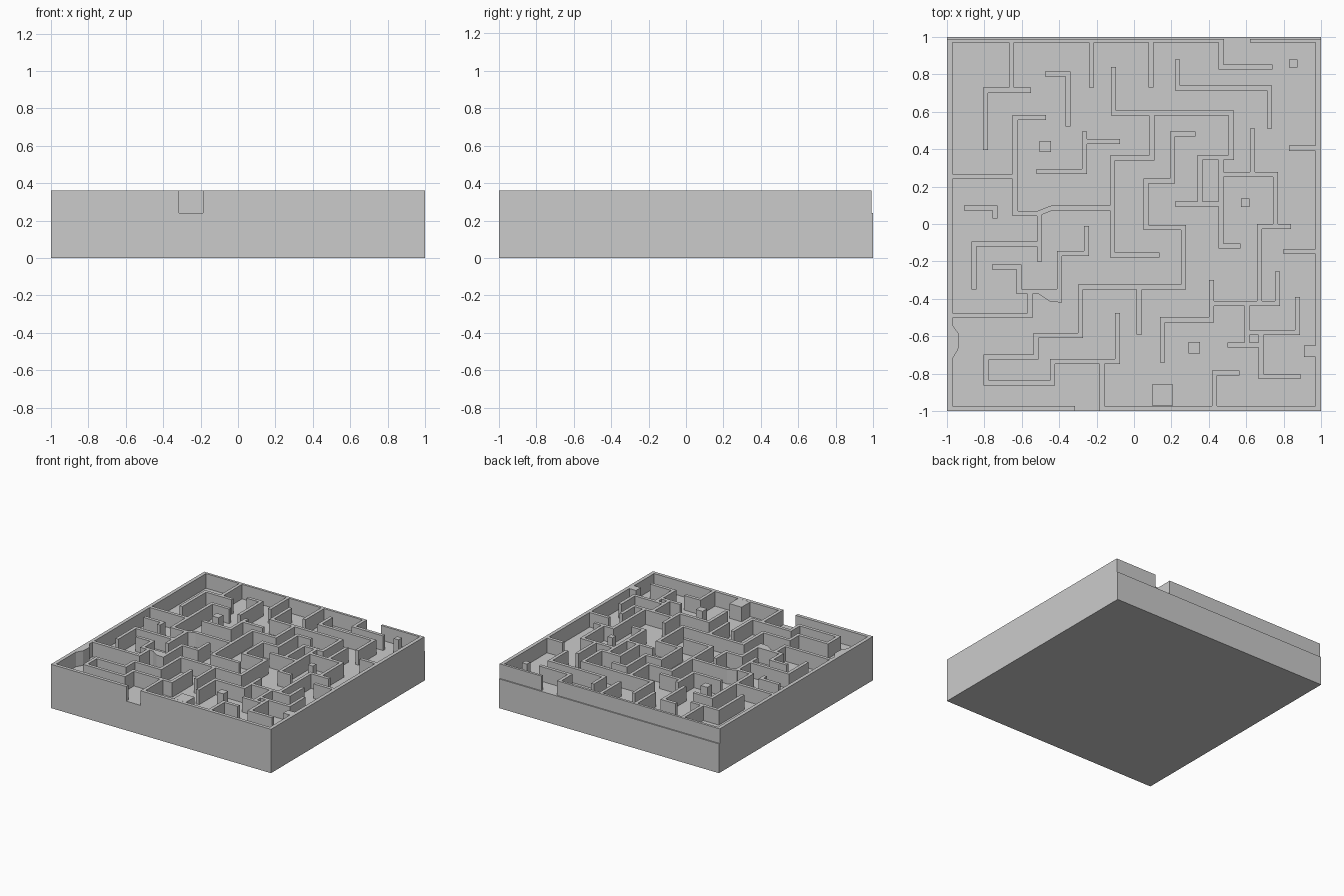
import bpy, bmesh
from mathutils import Vector

FLOOR, TOP, HALF = 0.24, 0.36, 0.0135


def prism(name, outline, z0=FLOOR, z1=TOP):
    """Extrude a flat outline between two heights."""
    bm = bmesh.new()
    face = bm.faces.new([bm.verts.new((x, y, z0)) for x, y in outline])
    ext = bmesh.ops.extrude_face_region(bm, geom=[face])
    for v in ext["geom"]:
        if isinstance(v, bmesh.types.BMVert):
            v.co.z = z1
    bmesh.ops.recalc_face_normals(bm, faces=bm.faces)
    me = bpy.data.meshes.new(name)
    bm.to_mesh(me)
    bm.free()
    ob = bpy.data.objects.new(name, me)
    bpy.context.collection.objects.link(ob)
    return ob


def block(name, x0, x1, y0, y1, z0=FLOOR, z1=TOP):
    return prism(name, [(x0, y0), (x1, y0), (x1, y1), (x0, y1)], z0, z1)


def wall(name, *pts):
    """Thin wall with mitred corners along a centre line."""
    p = [Vector(q) for q in pts]
    left, right = [], []
    for i, c in enumerate(p):
        dirs = []
        if i > 0:
            dirs.append((c - p[i - 1]).normalized())
        if i < len(p) - 1:
            dirs.append((p[i + 1] - c).normalized())
        normals = [Vector((-d.y, d.x)) for d in dirs]
        m = sum(normals, Vector((0, 0))).normalized()
        off = m * (HALF / m.dot(normals[0]))
        left.append(c + off)
        right.append(c - off)
    prism(name, [tuple(v) for v in left + right[::-1]])


# Solid base
block("base", -1, 1, -1, 1, 0, FLOOR)

# Outer frame, with front and back openings; back wall is set in slightly
block("frame_left", -1, -0.97, -1, 0.99)
block("frame_right", 0.97, 1, -1, 0.99)
block("frame_front_a", -0.97, -0.315, -1, -0.972)
block("frame_front_b", -0.187, 0.97, -1, -0.972)
block("frame_back_a", -0.97, 0.48, 0.97, 0.99)
block("frame_back_b", 0.62, 0.97, 0.97, 0.99)
prism("frame_bulge", [(-0.97, -0.54), (-0.97, -0.72), (-0.94, -0.67), (-0.935, -0.59)])

# Walls hanging from the back
wall("back_left_wall", (-0.655, 0.97), (-0.655, 0.715))
wall("back_left_hook", (-0.55, 0.715), (-0.795, 0.715), (-0.795, 0.395))
wall("back_stub_a", (-0.227, 0.97), (-0.227, 0.73))
wall("back_stub_b", (0.09, 0.97), (0.09, 0.73))
wall("back_gate_wall", (0.465, 0.97), (0.465, 0.84), (0.74, 0.84))
wall("back_hook", (-0.475, 0.802), (-0.353, 0.802), (-0.353, 0.52))
wall("back_right_zigzag", (0.233, 0.88), (0.233, 0.727), (0.725, 0.727), (0.725, 0.51))

# Left side walls
wall("left_upper_wall", (-0.97, 0.255), (-0.635, 0.255))
wall("left_upright", (-0.47, 0.57), (-0.635, 0.57), (-0.635, 0.055), (-0.505, 0.055), (-0.505, -0.2))
wall("left_arm", (-0.505, -0.108), (-0.855, -0.108), (-0.855, -0.35))
wall("left_link", (-0.51, 0.058), (-0.44, 0.085), (-0.115, 0.085))
wall("left_small_hook", (-0.91, 0.085), (-0.743, 0.085), (-0.743, 0.03))
wall("left_inner_hook", (-0.52, 0.28), (-0.265, 0.28), (-0.265, 0.495))
wall("left_inner_arm", (-0.265, 0.44), (-0.075, 0.44))
wall("left_step_wall", (-0.255, -0.01), (-0.255, -0.158), (-0.398, -0.158), (-0.398, -0.36),
     (-0.615, -0.36), (-0.615, -0.23), (-0.76, -0.23))
wall("left_lower_wall", (-0.555, -0.36), (-0.555, -0.49), (-0.97, -0.49))
prism("left_step_thickening", [(-0.53, -0.36), (-0.385, -0.36), (-0.385, -0.42), (-0.45, -0.415)])

# Central walls
wall("centre_top", (-0.11, 0.84), (-0.11, 0.594), (0.52, 0.594), (0.52, 0.355),
     (0.352, 0.355), (0.352, 0.105))
wall("centre_spine", (0.095, 0.594), (0.095, 0.352), (-0.115, 0.352), (-0.115, -0.165), (0.135, -0.165))
wall("centre_cross_arm", (0.22, 0.107), (0.465, 0.107))
wall("centre_drop", (0.465, 0.355), (0.465, -0.118), (0.57, -0.118))
wall("centre_long_snake", (0.33, 0.48), (0.205, 0.48), (0.205, 0.23), (0.065, 0.23), (0.065, -0.018),
     (0.265, -0.018), (0.265, -0.337), (-0.285, -0.337), (-0.285, -0.595), (-0.525, -0.595),
     (-0.525, -0.71), (-0.79, -0.71), (-0.79, -0.85), (-0.435, -0.85), (-0.435, -0.735),
     (-0.088, -0.735), (-0.088, -0.475))
wall("centre_stub", (0.028, -0.337), (0.028, -0.59))
wall("front_gate_wall", (-0.172, -0.735), (-0.172, -0.975))

# Right side walls
wall("right_loop", (0.465, 0.265), (0.757, 0.265), (0.757, -0.013))
wall("right_stub", (0.633, 0.265), (0.633, 0.51))
wall("right_turn", (0.84, -0.013), (0.67, -0.013), (0.67, -0.425))
wall("right_low_arm", (0.415, -0.425), (0.768, -0.425), (0.768, -0.255))
wall("right_low_snake", (0.415, -0.3), (0.415, -0.512), (0.152, -0.512), (0.152, -0.74))
wall("right_low_drop", (0.605, -0.425), (0.605, -0.645))
wall("right_low_link", (0.605, -0.58), (0.873, -0.58), (0.873, -0.39))
wall("right_low_bar", (0.5, -0.648), (0.68, -0.648))
wall("right_low_hook", (0.68, -0.58), (0.68, -0.815), (0.89, -0.815))
wall("front_right_hook", (0.43, -0.975), (0.43, -0.797), (0.565, -0.797))
wall("side_stub_a", (0.83, 0.405), (0.97, 0.405))
wall("side_stub_b", (0.8, -0.148), (0.97, -0.148))

# Free standing blocks
for i, (x, y, h) in enumerate([(-0.475, 0.415, 0.03), (0.852, 0.858, 0.022), (0.595, 0.113, 0.022),
                               (0.322, -0.662, 0.03), (0.152, -0.915, 0.056), (0.94, -0.68, 0.031)]):
    block(f"pillar_{i}", x - h, x + h, y - h, y + h)
